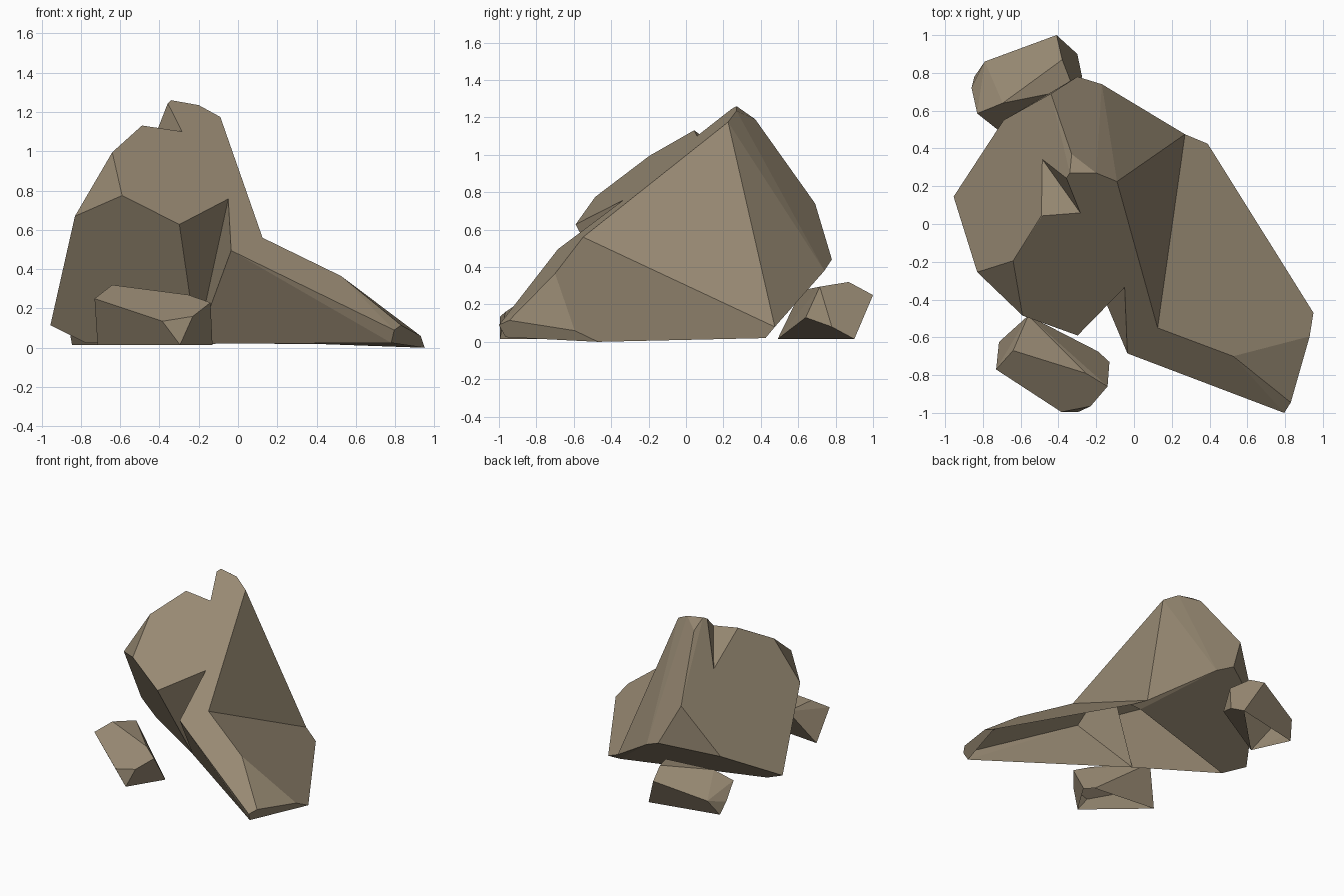
import bpy, bmesh, math
from mathutils import Vector

if "Cube" in bpy.data.objects:
    bpy.data.objects.remove(bpy.data.objects["Cube"])

stone = bpy.data.materials.new("warm grey stone")
stone.diffuse_color = (0.31, 0.25, 0.17, 1)
stone.use_nodes = True
stone.node_tree.nodes["Principled BSDF"].inputs["Base Color"].default_value = stone.diffuse_color


def hull(name, points):
    """Convex boulder wrapped around a handful of corner points."""
    bm = bmesh.new()
    for p in points:
        bm.verts.new(p)
    res = bmesh.ops.convex_hull(bm, input=bm.verts)
    junk = {g for g in res["geom_interior"] + res["geom_unused"]
            if isinstance(g, bmesh.types.BMVert) and g.is_valid}
    bmesh.ops.delete(bm, geom=list(junk), context='VERTS')
    bmesh.ops.recalc_face_normals(bm, faces=bm.faces)
    me = bpy.data.meshes.new(name)
    bm.to_mesh(me)
    bm.free()
    me.materials.append(stone)
    ob = bpy.data.objects.new(name, me)
    bpy.context.collection.objects.link(ob)
    return ob


def wedge(name, low, high, side_a, side_b):
    """V-shaped cutter whose valley runs from low to high."""
    low, high, a, b = (Vector(v) for v in (low, high, side_a, side_b))
    d = high - low
    section = [high, high + 2 * (a - high), high + 2 * (b - high)]
    return hull(name, [p + d * t for p in section for t in (-2.2, 0.6)])


def boolean(ob, tool, operation):
    tool.hide_render = True
    mod = ob.modifiers.new(operation.lower(), 'BOOLEAN')
    mod.operation = operation
    mod.solver = 'EXACT'
    mod.object = tool
    bpy.context.view_layer.update()
    dg = bpy.context.evaluated_depsgraph_get()
    me = bpy.data.meshes.new_from_object(ob.evaluated_get(dg))
    ob.modifiers.clear()
    ob.data = me
    bpy.data.objects.remove(tool)


def tidy(ob):
    """Open the underside and merge coplanar triangles into broad facets."""
    bm = bmesh.new()
    bm.from_mesh(ob.data)
    bmesh.ops.remove_doubles(bm, verts=bm.verts, dist=0.002)
    floor = [f for f in bm.faces if all(v.co.z < 0.04 for v in f.verts)]
    bmesh.ops.delete(bm, geom=floor, context='FACES')
    bmesh.ops.dissolve_limit(bm, angle_limit=math.radians(4),
                             verts=bm.verts, edges=bm.edges)
    bm.to_mesh(ob.data)
    bm.free()


# corners shared by the crag and its ramp
ridge, prow = (0.125, -0.55, 0.56), (-0.035, -0.685, 0.495)
heel, heel_base = (0.27, 0.475, 0.08), (0.29, 0.42, 0.02)
cleft_base, cleft_top = (-0.21, -0.27, 0.02), (-0.05, -0.335, 0.755)
brow = (-0.295, -0.585, 0.625)
chip_left, chip_right = (-0.49, 0.045, 1.13), (-0.355, 0.24, 1.25)

# tall crag
crag = hull("large_rock", [
    ridge, prow, heel, heel_base, cleft_base,
    (-0.30, 0.78, 0.44), (-0.17, 0.74, 0.38), (-0.44, 0.69, 0.74),
    (-0.33, 0.37, 1.19), (-0.34, 0.27, 1.26), (-0.20, 0.27, 1.235),
    (-0.09, 0.225, 1.175), chip_left, (-0.64, -0.195, 0.995),
    (-0.83, -0.255, 0.67), (-0.59, -0.485, 0.775),
    (-0.69, 0.55, 0.35), (-0.955, 0.145, 0.115), (-0.775, 0.08, 0.025)])

# low ramp running out to the right
ramp = hull("ramp", [
    ridge, prow, heel, heel_base, cleft_base,
    (0.39, 0.425, 0.02), (0.95, -0.47, 0.0), (0.93, -0.595, 0.06),
    (0.83, -0.945, 0.115), (0.795, -1.0, 0.09), (0.78, -0.965, 0.025),
    (0.525, -0.70, 0.365)])
boolean(crag, ramp, 'UNION')

# front cleft and chip in the summit
boolean(crag, wedge("cleft_cutter", cleft_base, cleft_top, brow, prow), 'DIFFERENCE')
boolean(crag, wedge("chip_cutter", (-0.48, 0.335, 0.92), (-0.285, 0.06, 1.10),
                    chip_left, chip_right), 'DIFFERENCE')
tidy(crag)

# small loose rocks
front_rock = hull("front_small_rock", [
    (-0.715, -0.625, 0.015), (-0.73, -0.77, 0.25), (-0.64, -0.67, 0.32),
    (-0.56, -0.485, 0.28), (-0.19, -0.675, 0.015),
    (-0.13, -0.73, 0.015), (-0.14, -0.86, 0.23),
    (-0.255, -0.79, 0.27), (-0.23, -0.965, 0.16), (-0.295, -0.995, 0.015),
    (-0.385, -0.995, 0.135)])
back_rock = hull("back_small_rock", [
    (-0.41, 1.0, 0.25), (-0.30, 0.90, 0.015), (-0.275, 0.78, 0.08),
    (-0.38, 0.87, 0.32), (-0.32, 0.715, 0.295), (-0.32, 0.64, 0.13),
    (-0.695, 0.64, 0.28), (-0.71, 0.49, 0.015), (-0.83, 0.585, 0.21),
    (-0.86, 0.72, 0.1), (-0.845, 0.78, 0.015), (-0.79, 0.86, 0.14)])
for rock in (front_rock, back_rock):
    tidy(rock)
